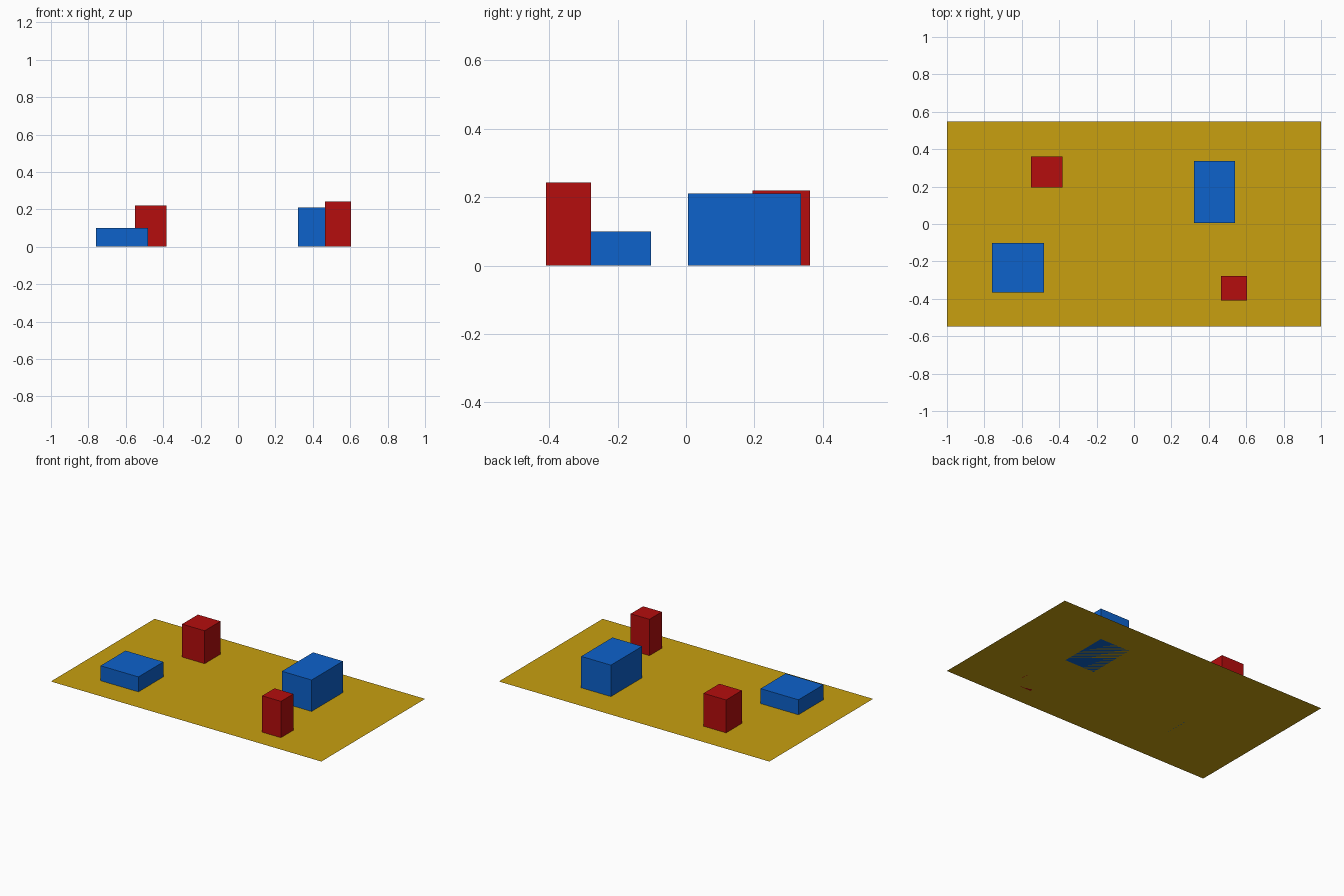
import bpy
import bmesh
from mathutils import Matrix, Vector

if "Cube" in bpy.data.objects:
    bpy.data.objects.remove(bpy.data.objects["Cube"])


def material(name, rgb):
    m = bpy.data.materials.new(name)
    m.diffuse_color = (*rgb, 1)
    m.use_nodes = True
    m.node_tree.nodes["Principled BSDF"].inputs["Base Color"].default_value = m.diffuse_color
    return m


gold = material("gold", (0.58, 0.35, 0.005))
blue = material("blue", (0.004, 0.122, 0.60))
red = material("red", (0.46, 0.004, 0.004))


def finish(name, bm, mat):
    mesh = bpy.data.meshes.new(name)
    bm.to_mesh(mesh)
    bm.free()
    mesh.materials.append(mat)
    obj = bpy.data.objects.new(name, mesh)
    bpy.context.collection.objects.link(obj)


def block(name, mat, x0, x1, y0, y1, height):
    """Box standing on the base sheet."""
    bm = bmesh.new()
    centre = Vector(((x0 + x1) / 2, (y0 + y1) / 2, height / 2))
    size = Matrix.Diagonal((x1 - x0, y1 - y0, height, 1))
    bmesh.ops.create_cube(bm, size=1, matrix=Matrix.Translation(centre) @ size)
    finish(name, bm, mat)


# Flat base sheet
bm = bmesh.new()
bmesh.ops.create_grid(bm, x_segments=1, y_segments=1, size=1,
                      matrix=Matrix.Diagonal((1, 0.548, 1, 1)))
finish("base_sheet", bm, gold)

# Four blocks on the sheet
block("low_blue_block", blue, -0.76, -0.48, -0.366, -0.102, 0.10)
block("large_blue_block", blue, 0.32, 0.54, 0.006, 0.336, 0.21)
block("back_red_block", red, -0.55, -0.383, 0.195, 0.362, 0.22)
block("front_red_block", red, 0.465, 0.604, -0.409, -0.278, 0.243)
